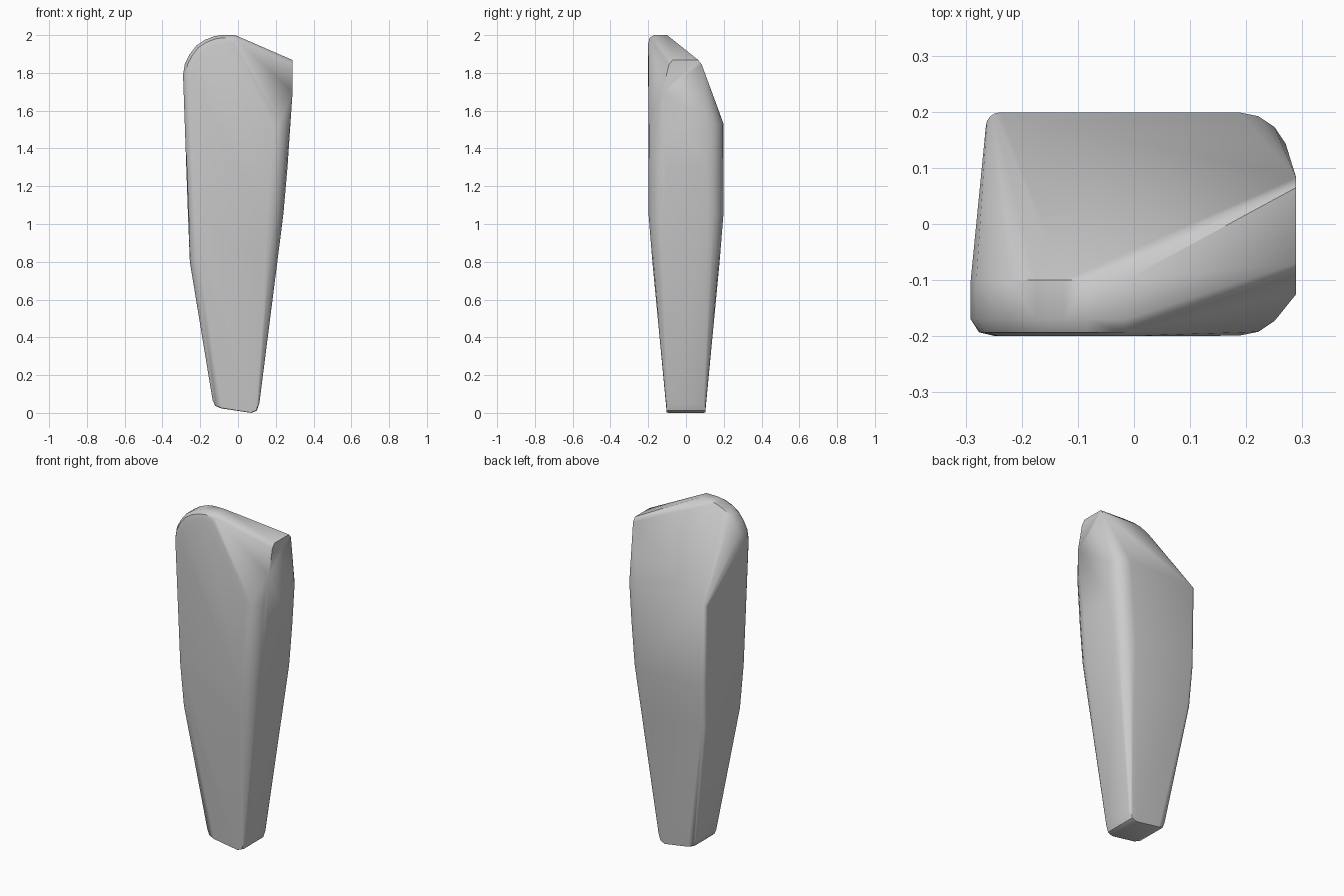
import bpy, bmesh, math

if "Cube" in bpy.data.objects:
    bpy.data.objects.remove(bpy.data.objects["Cube"])

points = []


def corner(cx, cy, r, start, z, steps=4):
    """Quarter-round corner of a horizontal section."""
    for i in range(steps + 1):
        a = math.radians(start + 90 * i / steps)
        points.append((cx + r * math.cos(a), cy + r * math.sin(a), z))


def section(z, left_front, left_back, right, y, r_left, r_right):
    """Rounded horizontal section; the right side has the softer corners."""
    corner(right - r_right, y - r_right, r_right, 0, z)
    corner(left_back + r_left * 0.5, y - r_left * 0.5, r_left * 0.5, 90, z)
    corner(left_front + r_left, -y + r_left, r_left, 180, z)
    corner(right - r_right, -y + r_right, r_right, 270, z)


# Narrow rounded foot
for x, z in [(-.135, .07), (-.122, .038), (-.09, .024),
             (.07, 0), (.1, .012), (.113, .05)]:
    for side in (-1, 1):
        points.append((x * .96, side * .102, z + .002))
        points.append((x, side * .092, z))

# Swelling body
section(.8, -.255, -.25, .207, .178, .05, .075)
section(1.05, -.265, -.258, .24, .198, .05, .085)
section(1.3, -.273, -.262, .262, .2, .05, .09)
section(1.53, -.282, -.264, .277, .199, .05, .09)

# Rounded ridge along the top front, rolled into the front face
ridge = [(-.291, 1.79), (-.281, 1.85), (-.255, 1.9), (-.22, 1.945),
         (-.175, 1.975), (-.125, 1.994), (-.085, 2), (-.015, 2)]
for x, z in ridge:
    dx, dz = x + .05, z - 1.75
    length = math.hypot(dx, dz)
    for y, inset in [(-.2, .045), (-.193, .015), (-.17, 0), (-.1, 0)]:
        k = 1 - inset / length
        points.append((-.05 + dx * k, y, 1.75 + dz * k))

# Cut right end
for y, z in [(-.125, 1.7), (-.09, 1.845), (-.07, 1.868), (.065, 1.868), (.083, 1.845)]:
    points.append((.289, y, z))

# Skin the sections into one solid
bm = bmesh.new()
for p in points:
    bm.verts.new(p)
bmesh.ops.remove_doubles(bm, verts=bm.verts, dist=.0005)
hull = bmesh.ops.convex_hull(bm, input=bm.verts)
spare = [g for g in hull["geom_interior"] if isinstance(g, bmesh.types.BMVert)]
bmesh.ops.delete(bm, geom=spare, context="VERTS")
bmesh.ops.dissolve_limit(bm, angle_limit=math.radians(1),
                         verts=bm.verts, edges=bm.edges)
bmesh.ops.recalc_face_normals(bm, faces=bm.faces)

mesh = bpy.data.meshes.new("tapered_block")
bm.to_mesh(mesh)
bm.free()
block = bpy.data.objects.new("tapered_block", mesh)
bpy.context.collection.objects.link(block)
bpy.context.view_layer.objects.active = block
block.select_set(True)
bpy.ops.object.shade_smooth_by_angle(angle=math.radians(40))
